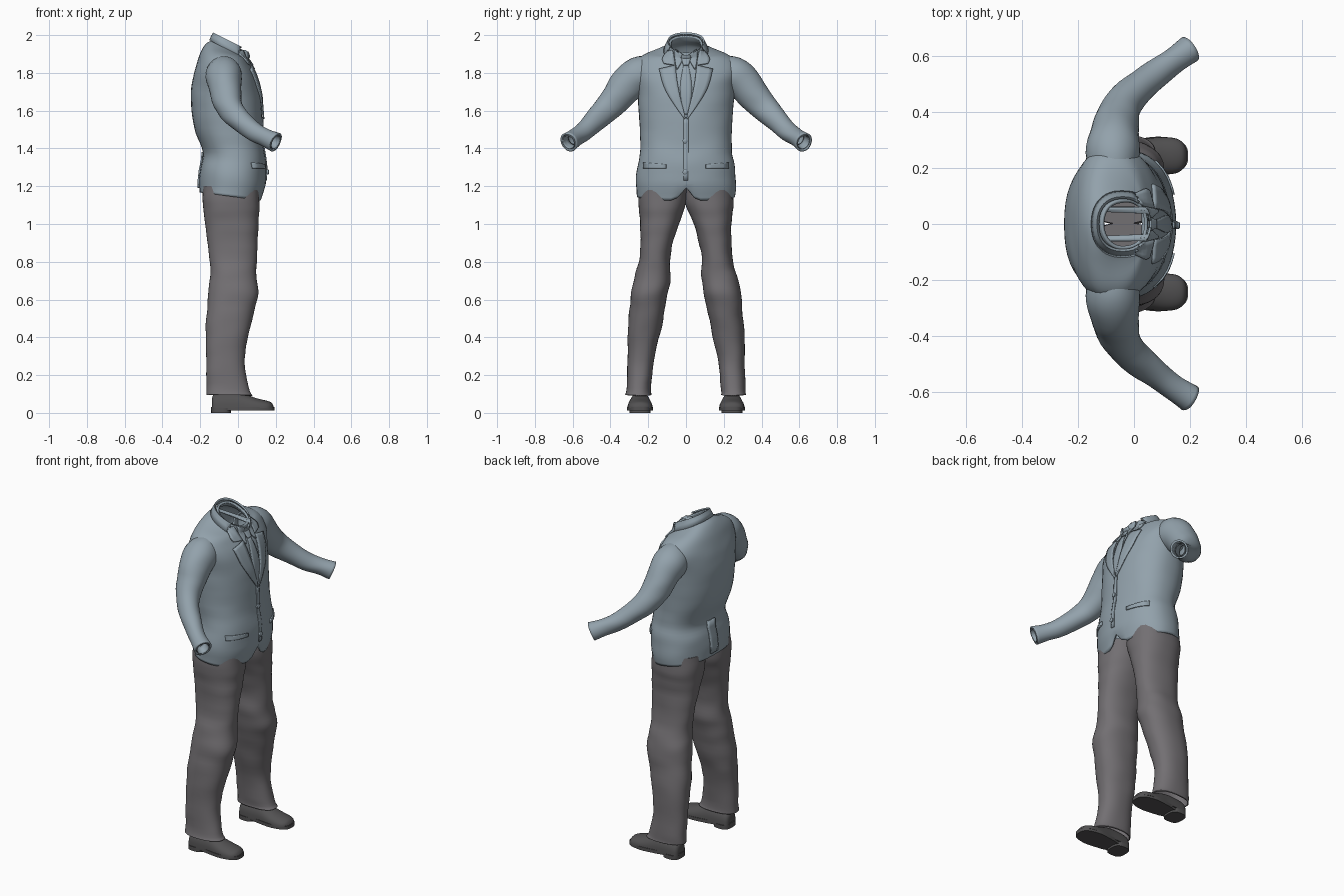
import bpy, bmesh, math
from mathutils import Vector, noise
from mathutils.bvhtree import BVHTree

cube = bpy.data.objects.get("Cube")
if cube:
    bpy.data.objects.remove(cube)


def material(name, rgb):
    m = bpy.data.materials.new(name)
    m.use_nodes = True
    m.diffuse_color = (*rgb, 1)
    m.node_tree.nodes["Principled BSDF"].inputs["Base Color"].default_value = (*rgb, 1)
    return m


BLUE = material("jacket blue grey", (0.29, 0.36, 0.41))
GREY = material("trouser grey", (0.17, 0.16, 0.17))
DARK = material("shoe dark grey", (0.085, 0.083, 0.085))
SIDES = 48


def finish(name, bm, mat, thick=0, angle=50, offset=-1):
    bmesh.ops.recalc_face_normals(bm, faces=bm.faces)
    me = bpy.data.meshes.new(name)
    bm.to_mesh(me)
    bm.free()
    ob = bpy.data.objects.new(name, me)
    bpy.context.collection.objects.link(ob)
    me.materials.append(mat)
    bpy.ops.object.select_all(action='DESELECT')
    ob.select_set(True)
    bpy.context.view_layer.objects.active = ob
    bpy.ops.object.shade_smooth_by_angle(angle=math.radians(angle))
    if thick:
        mod = ob.modifiers.new("cloth", 'SOLIDIFY')
        mod.thickness, mod.offset = thick, offset
    return ob


def spline(rows, k=4):
    """Smooth interpolation through rows of numbers."""
    out = []
    for i in range(len(rows) - 1):
        p = [rows[max(i - 1, 0)], rows[i], rows[i + 1], rows[min(i + 2, len(rows) - 1)]]
        for j in range(k):
            t = j / k
            out.append([b + t / 2 * (c - a + t * (2*a - 5*b + 4*c - d + t * (3*(b - c) + d - a)))
                        for a, b, c, d in zip(*p)])
    return out + [list(rows[-1])]


def flat_ring(z, cx, cy, rx, ry, tilt=0, power=2.3):
    pts = []
    for i in range(SIDES):
        a = math.tau * i / SIDES
        c, s = math.cos(a), math.sin(a)
        x = rx * math.copysign(abs(c) ** (2 / power), c)
        y = ry * math.copysign(abs(s) ** (2 / power), s)
        pts.append(Vector((cx + x, cy + y, z - tilt * x)))
    return pts


def loft(rings, caps=False, closed=True, rumple=0):
    bm = bmesh.new()
    vs = [[bm.verts.new(p) for p in r] for r in rings]
    n = len(rings[0])
    for a, b in zip(vs, vs[1:]):
        for i in range(n if closed else n - 1):
            j = (i + 1) % n
            bm.faces.new((a[i], a[j], b[j], b[i]))
    if caps:
        bm.faces.new(vs[0])
        bm.faces.new(vs[-1])
    if rumple:
        for v in bm.verts:
            q = Vector((v.co.x * 6, abs(v.co.y) * 6, v.co.z * 14))
            v.co += noise.noise_vector(q) * rumple
    return bm


# Jacket body: height, centre x, half depth, half width, tilt
body = [(1.145, -.04, .165, .26, .13), (1.22, -.03, .175, .265, .04),
        (1.30, -.025, .175, .258, 0), (1.38, -.022, .163, .243, 0),
        (1.48, -.045, .178, .243, 0), (1.60, -.06, .188, .25, 0),
        (1.72, -.067, .18, .26, 0), (1.80, -.072, .162, .275, 0),
        (1.86, -.078, .136, .262, .05), (1.895, -.077, .118, .22, .15),
        (1.918, -.065, .104, .15, .35), (1.93, -.045, .092, .105, .5),
        (1.955, -.033, .082, .088, .55)]
rings = [flat_ring(z, cx, 0, rx, ry, t, 2.25) for z, cx, rx, ry, t in spline(body)]
for n, ring in enumerate(rings[:4]):              # cutaway at the front hem
    for p in ring:
        if p.x > 0:
            p.z += .07 * (1 - n / 4) * max(0, 1 - abs(p.y) / .055)
bm = loft(rings, rumple=.004)
surface = BVHTree.FromBMesh(bm)
finish("jacket_body", bm, BLUE, .012)

# Folded collar around the back of the neck
collar = loft([flat_ring(z, -.04, 0, r, r * 1.06, .5) for z, r in
               ((1.963, .084), (1.968, .092), (1.945, .102), (1.917, .113))])
bmesh.ops.delete(collar, geom=[v for v in collar.verts if v.co.x > .02], context='VERTS')
finish("jacket_collar", collar, BLUE, .006)


def drape(name, left, right, lift=.006, thick=.009, mirror=1, side=1):
    """Strip between two (y, z) edges, laid on the jacket body."""
    rows = []
    for a, b in zip(spline(left), spline(right)):
        row = []
        for k in range(5):
            t = k / 4
            y, z = (a[0] + (b[0] - a[0]) * t) * mirror, a[1] + (b[1] - a[1]) * t
            hit = surface.ray_cast(Vector((side, y, z)), Vector((-side, 0, 0)))[0]
            x = hit.x if hit else .03 * side
            row.append(Vector((x + lift * side, y, z)))
        rows.append(row)
    return finish(name, loft(rows, closed=False), BLUE, thick, 35, 0)


for s, word in ((1, "left"), (-1, "right")):
    # Lapel in two pieces with a notch between, and shirt collar wing
    drape(word + "_upper_lapel", [(.072, 1.92), (.062, 1.88), (.056, 1.84)],
          [(.1, 1.915), (.125, 1.875), (.118, 1.85)], mirror=s)
    drape(word + "_lapel", [(.056, 1.84), (.047, 1.76), (.03, 1.67), (.002, 1.56)],
          [(.142, 1.82), (.118, 1.73), (.075, 1.65), (.008, 1.555)], mirror=s)
    drape(word + "_shirt_collar", [(.012, 1.895), (.02, 1.865), (.045, 1.82)],
          [(.06, 1.925), (.06, 1.88), (.05, 1.82)], .008, mirror=s)
    drape(word + "_pocket_flap", [(.105, 1.315), (.105, 1.295)],
          [(.225, 1.325), (.225, 1.295)], .004, .007, mirror=s)

    # Sleeve: centre and radius along the arm
    arm = [(-.075, .17, 1.80, .085), (-.075, .25, 1.785, .1), (-.07, .31, 1.74, .094),
           (-.062, .365, 1.67, .083), (-.035, .43, 1.60, .07), (.02, .49, 1.54, .06),
           (.085, .54, 1.49, .052), (.145, .585, 1.46, .048), (.20, .622, 1.433, .053)]
    path = spline([(x, y * s, z, r) for x, y, z, r in arm])
    rings = []
    for i, row in enumerate(path):
        d = (Vector(path[min(i + 1, len(path) - 1)][:3]) - Vector(path[max(i - 1, 0)][:3])).normalized()
        u = d.cross(Vector((0, 0, 1))).normalized()
        w = u.cross(d)
        rings.append([Vector(row[:3]) + row[3] * (u * math.cos(a) * .95 + w * math.sin(a))
                      for a in (math.tau * j / 32 for j in range(32))])
    finish(word + "_sleeve", loft(rings, rumple=.005), BLUE, .01)
    # Shirt cuff just inside the sleeve end
    cuff = [[p.lerp(sum(r, Vector()) / 32, .24) for p in r] for r in rings[-4:]]
    finish(word + "_shirt_cuff", loft(cuff), BLUE, .004)

    # Trouser leg: height, centre x, centre y, half depth, half width
    leg = [(.095, -.045, .252, .122, .068), (.13, -.055, .25, .112, .065),
           (.28, -.065, .24, .101, .07), (.42, -.058, .223, .114, .086),
           (.55, -.037, .205, .125, .093), (.64, -.025, .192, .133, .098),
           (.72, -.025, .176, .121, .095), (.82, -.026, .165, .125, .081),
           (.95, -.03, .148, .137, .092), (1.04, -.034, .134, .145, .111),
           (1.11, -.037, .125, .15, .127), (1.2, -.037, .122, .148, .124)]
    rings = [flat_ring(z, cx, cy * s, rx, ry) for z, cx, cy, rx, ry in spline(leg)]
    bm = loft(rings, rumple=.005)
    bm.verts.ensure_lookup_table()
    bm.faces.new(bm.verts[-SIDES:])
    finish(word + "_trouser_leg", bm, GREY, .006)

    # Shoe upper: station x, half width, height
    upper = [(-.138, .03, .05), (-.125, .048, .075), (-.07, .054, .085), (0, .057, .085),
             (.05, .063, .07), (.1, .067, .052), (.15, .062, .04), (.176, .045, .03), (.188, .02, .012)]
    rings = [[Vector((x, s * .243 + w * math.cos(a), .025 + h * math.sin(a) ** .8))
              for a in (math.pi * j / 16 for j in range(17))] for x, w, h in spline(upper, 3)]
    finish(word + "_shoe_upper", loft(rings, caps=True), DARK)
    # Sole and heel
    sole = [flat_ring(z, .025, s * .243, .168, .07, 0, 3) for z in (.012, .032)]
    for ring in sole:
        for p in ring:
            waist = .8 + .2 * min(1, abs(p.x + .02) / .1)
            p.y = s * .243 + (p.y - s * .243) * waist * (.85 if p.x < -.02 else 1)
    finish(word + "_sole", loft(sole, caps=True), DARK, angle=30)
    heel = [flat_ring(z, -.09, s * .243, .052, .056, 0, 3) for z in (0, .025)]
    finish(word + "_heel", loft(heel, caps=True), DARK, angle=30)

# Tie, front closing edge and back vent
drape("tie_knot", [(-.022, 1.895), (-.024, 1.875), (-.014, 1.84)],
      [(.022, 1.895), (.024, 1.875), (.014, 1.84)], .011)
drape("tie_blade", [(-.013, 1.84), (-.03, 1.74), (-.025, 1.65), (-.004, 1.58)],
      [(.013, 1.84), (.03, 1.74), (.025, 1.65), (.004, 1.58)], .003, .007)
drape("front_edge", [(-.012, 1.56), (-.012, 1.4), (-.014, 1.23)],
      [(.012, 1.56), (.012, 1.4), (.01, 1.23)], .002, .005)
drape("back_vent", [(-.005, 1.38), (-.005, 1.19)], [(.06, 1.38), (.06, 1.19)],
      .004, .008, side=-1)

# Buttons
for n, z in enumerate((1.44, 1.275)):
    x = surface.ray_cast(Vector((1, 0, z)), Vector((-1, 0, 0)))[0].x
    disc = [[Vector((x + h, -.005 + r * math.cos(a), z + r * math.sin(a)))
             for a in (math.tau * j / 16 for j in range(16))]
            for h, r in ((0, .013), (.01, .013), (.013, .009))]
    finish("button_" + str(n + 1), loft(disc, caps=True), BLUE)
